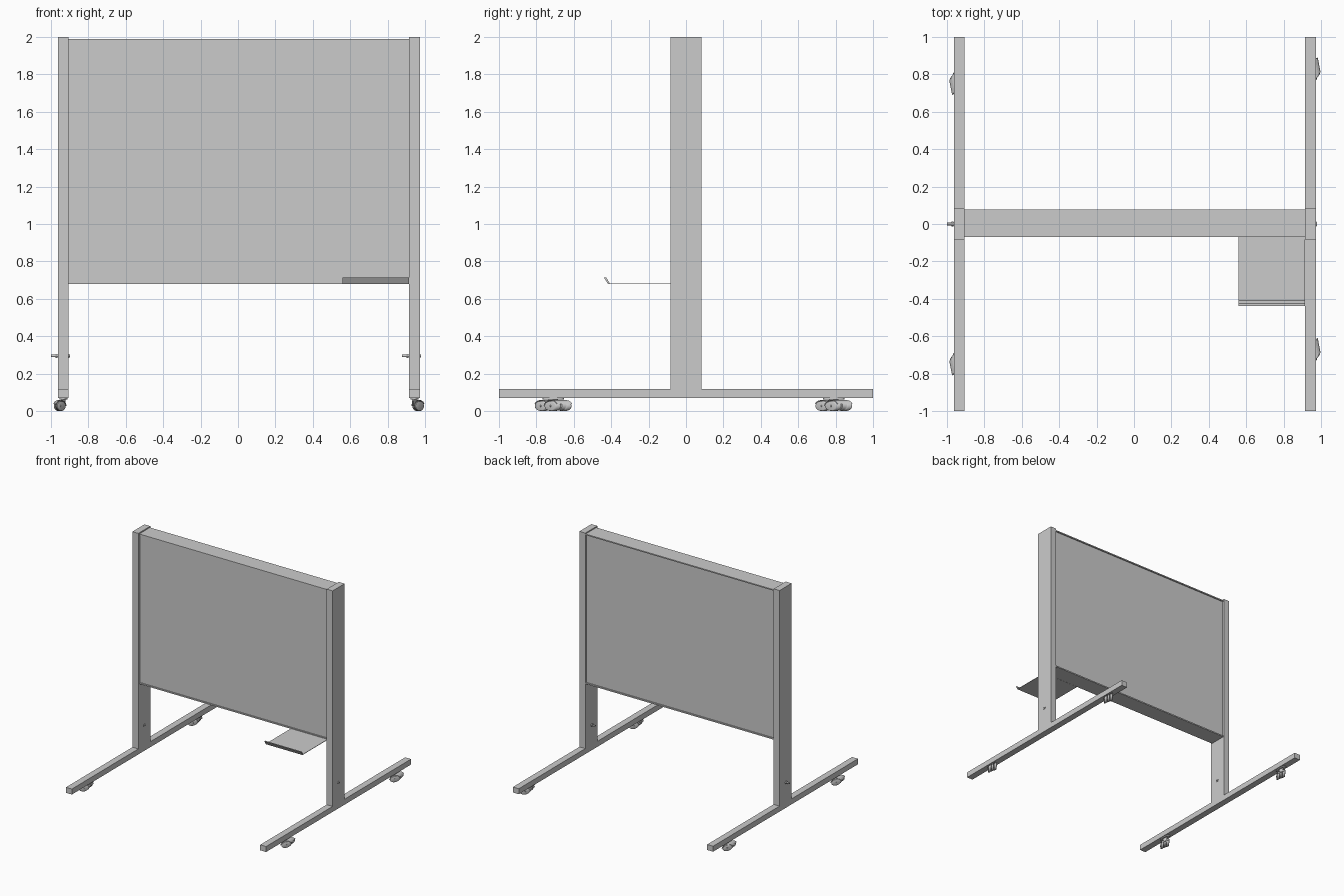
import bpy, math
from mathutils import Matrix

if "Cube" in bpy.data.objects:
    bpy.data.objects.remove(bpy.data.objects["Cube"])


def box(name, x0, x1, y0, y1, z0, z1):
    bpy.ops.mesh.primitive_cube_add(size=1)
    o = bpy.context.object
    o.name = name
    o.data.transform(Matrix.Translation(((x0 + x1) / 2, (y0 + y1) / 2, (z0 + z1) / 2))
                     @ Matrix.Diagonal((x1 - x0, y1 - y0, z1 - z0, 1)))
    return o


def cyl(name, radius, depth, loc, axis='Z', sides=32, bevel=0):
    bpy.ops.mesh.primitive_cylinder_add(vertices=sides, radius=radius, depth=depth)
    o = bpy.context.object
    o.name = name
    if bevel:
        m = o.modifiers.new("bevel", 'BEVEL')
        m.width, m.segments = bevel, 3
        bpy.ops.object.modifier_apply(modifier=m.name)
    turn = {'Z': Matrix(), 'X': Matrix.Rotation(math.pi / 2, 4, 'Y'),
            'Y': Matrix.Rotation(math.pi / 2, 4, 'X')}[axis]
    o.data.transform(Matrix.Translation(loc) @ turn)
    bpy.ops.object.shade_smooth_by_angle(angle=math.radians(35))
    return o


def prism(name, profile, x0, x1):
    """Extrude a closed (y, z) profile along x."""
    n = len(profile)
    verts = [(x, y, z) for x in (x0, x1) for y, z in profile]
    faces = [tuple(range(n))[::-1], tuple(range(n, 2 * n))]
    faces += [(i, (i + 1) % n, n + (i + 1) % n, n + i) for i in range(n)]
    me = bpy.data.meshes.new(name)
    me.from_pydata(verts, [], faces)
    o = bpy.data.objects.new(name, me)
    bpy.context.collection.objects.link(o)
    return o


def caster(side, px, py, angle):
    """Twin-wheel swivel caster trailing along local +x, stretched along y."""
    t = 0.022
    parts = [
        cyl(side + "_caster_plate", 0.022, 0.008, (0, 0, 0.066)),
        cyl(side + "_caster_stem", 0.010, 0.02, (0, 0, 0.054)),
        box(side + "_caster_neck", -0.011, t, -0.006, 0.006, 0.03, 0.057),
        cyl(side + "_caster_hood", 0.028, 0.010, (t, 0, 0.030), 'Y'),
        cyl(side + "_caster_axle", 0.006, 0.042, (t, 0, 0.027), 'Y', 16),
    ]
    for s in (-1, 1):
        parts.append(cyl(side + "_caster_wheel", 0.027, 0.013, (t, s * 0.0125, 0.027),
                         'Y', 32, 0.004))
    # fender arching over the top of the wheels
    arc = [math.radians(a) for a in range(20, 181, 20)]
    prof = [(r * math.cos(a), r * math.sin(a))
            for r, seq in ((0.032, arc), (0.029, arc[::-1])) for a in seq]
    fender = prism(side + "_caster_fender", prof, -0.017, 0.017)
    fender.data.transform(Matrix.Translation((t, 0, 0.027))
                          @ Matrix.Rotation(-math.pi / 2, 4, 'Z'))
    parts.append(fender)
    m = (Matrix.Translation((px, py, 0)) @ Matrix.Diagonal((1, 2.6, 1, 1))
         @ Matrix.Rotation(math.radians(angle), 4, 'Z'))
    for p in parts:
        p.data.transform(m)


# Side stands: post, floor bar, adjusting bolt and two casters each
for side, x0, angle in (("left", -0.962, 207), ("right", 0.915, 27)):
    x1 = x0 + 0.057
    box(side + "_post", x0, x1, -0.083, 0.083, 0.118, 2.0)
    box(side + "_foot", x0, x1, -1.0, 1.0, 0.07, 0.118)
    bx = -1.0 if side == "left" else 0.876
    cyl(side + "_bolt", 0.007, 0.103, (bx + 0.0515, 0, 0.295), 'X', 16)
    cyl(side + "_bolt_nut", 0.013, 0.010, (bx + 0.03, 0, 0.295), 'X', 6)
    cyl(side + "_bolt_head", 0.013, 0.010, (bx + 0.094, 0, 0.295), 'X', 6)
    for py in (-0.71, 0.79):
        caster(side, x0 + 0.0285, py, angle)

# Board with slim top and bottom rails
box("board_panel", -0.905, 0.915, -0.062, 0.068, 0.685, 1.985)
box("top_rail", -0.905, 0.915, -0.070, 0.078, 1.980, 1.990)
box("bottom_rail", -0.905, 0.915, -0.070, 0.078, 0.680, 0.691)

# Pen tray with upturned lip
prism("tray", [(-0.068, 0.679), (-0.068, 0.683), (-0.408, 0.683), (-0.426, 0.713),
               (-0.438, 0.713), (-0.417, 0.679)], 0.56, 0.915)
